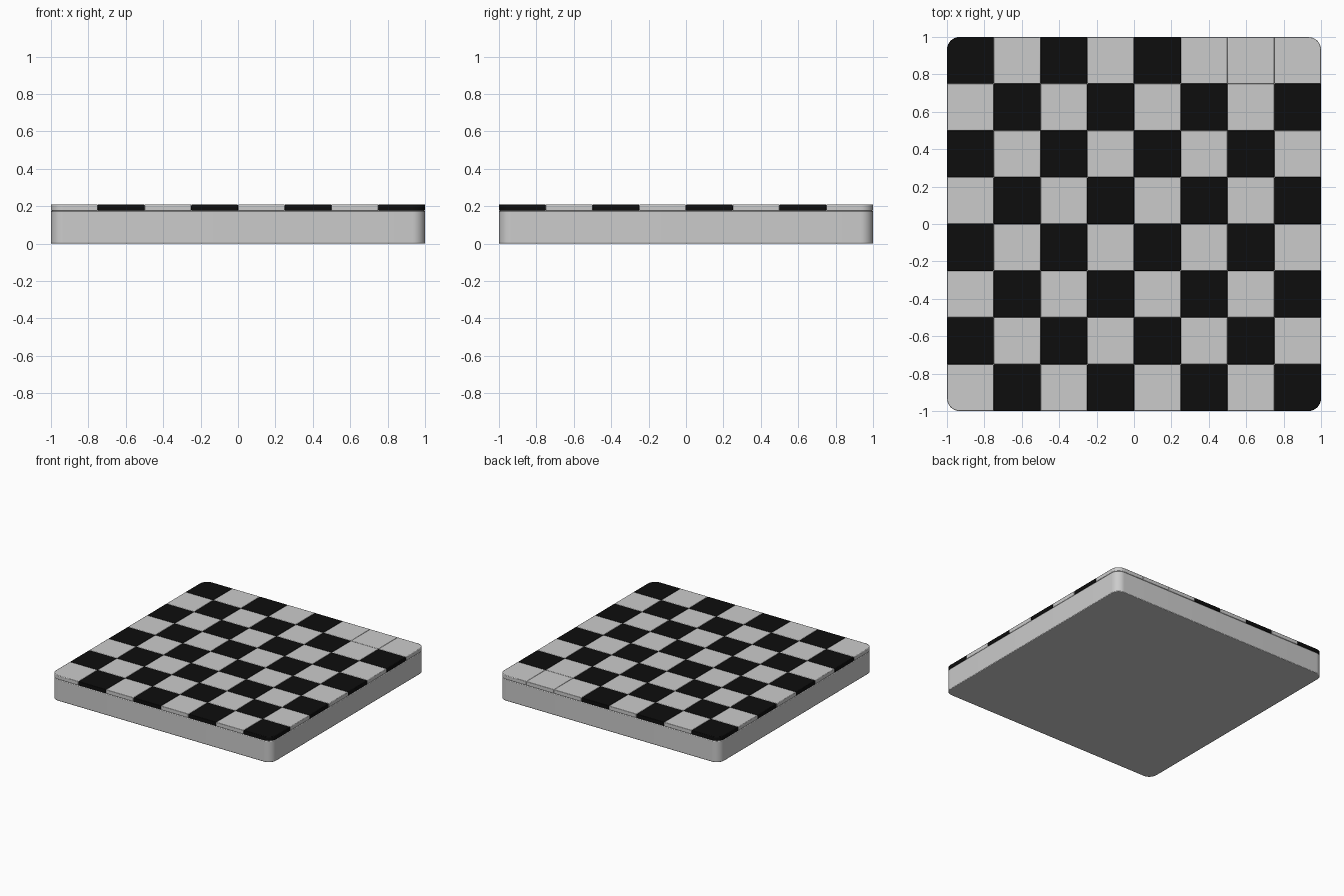
import bpy, bmesh, math

if "Cube" in bpy.data.objects:
    bpy.data.objects.remove(bpy.data.objects["Cube"])

N = 8            # squares per side
S = 2.0 / N      # square size
R = 0.068        # board corner radius
Z_BASE, Z_TOP = 0.176, 0.209

black = bpy.data.materials.new("black")
black.diffuse_color = (0.004, 0.004, 0.004, 1)
black.use_nodes = True
black.node_tree.nodes["Principled BSDF"].inputs["Base Color"].default_value = black.diffuse_color


def slab(name, x0, y0, x1, y1, z0, z1, bevel, mat=None):
    """Extruded rectangle whose corners are rounded where they meet the board corners."""
    outline = []
    for sx, sy, start in ((1, 1, 0), (-1, 1, 90), (-1, -1, 180), (1, -1, 270)):
        x, y = (x1 if sx > 0 else x0), (y1 if sy > 0 else y0)
        if abs(x - sx) < 1e-4 and abs(y - sy) < 1e-4:
            for i in range(11):
                a = math.radians(start + 9 * i)
                outline.append((x - sx * R + R * math.cos(a), y - sy * R + R * math.sin(a)))
        else:
            outline.append((x, y))
    bm = bmesh.new()
    face = bm.faces.new([bm.verts.new((x, y, z0)) for x, y in outline])
    ext = bmesh.ops.extrude_face_region(bm, geom=[face])
    bmesh.ops.translate(bm, vec=(0, 0, z1 - z0),
                        verts=[v for v in ext["geom"] if isinstance(v, bmesh.types.BMVert)])
    bmesh.ops.recalc_face_normals(bm, faces=bm.faces)
    mesh = bpy.data.meshes.new(name)
    bm.to_mesh(mesh)
    bm.free()
    ob = bpy.data.objects.new(name, mesh)
    bpy.context.collection.objects.link(ob)
    if mat:
        mesh.materials.append(mat)
    # Small softened edges
    mod = ob.modifiers.new("soft_edges", 'BEVEL')
    mod.width = bevel
    mod.segments = 2
    mod.limit_method = 'ANGLE'
    mod.angle_limit = math.radians(40)
    bpy.ops.object.select_all(action='DESELECT')
    ob.select_set(True)
    bpy.context.view_layer.objects.active = ob
    bpy.ops.object.shade_smooth_by_angle(angle=math.radians(35))
    return ob


# Solid base block
slab("board_base", -1, -1, 1, 1, 0, Z_BASE, 0.005)

# Checkered squares, row 0 at the back; one back-row square is left grey
for row in range(N):
    for col in range(N):
        dark = (row + col) % 2 == 0 and (row, col) != (0, 6)
        x, y = -1 + col * S, 1 - (row + 1) * S
        slab(f"square_{row + 1}_{col + 1}", x, y, x + S, y + S, Z_BASE, Z_TOP,
             0.004, black if dark else None)
